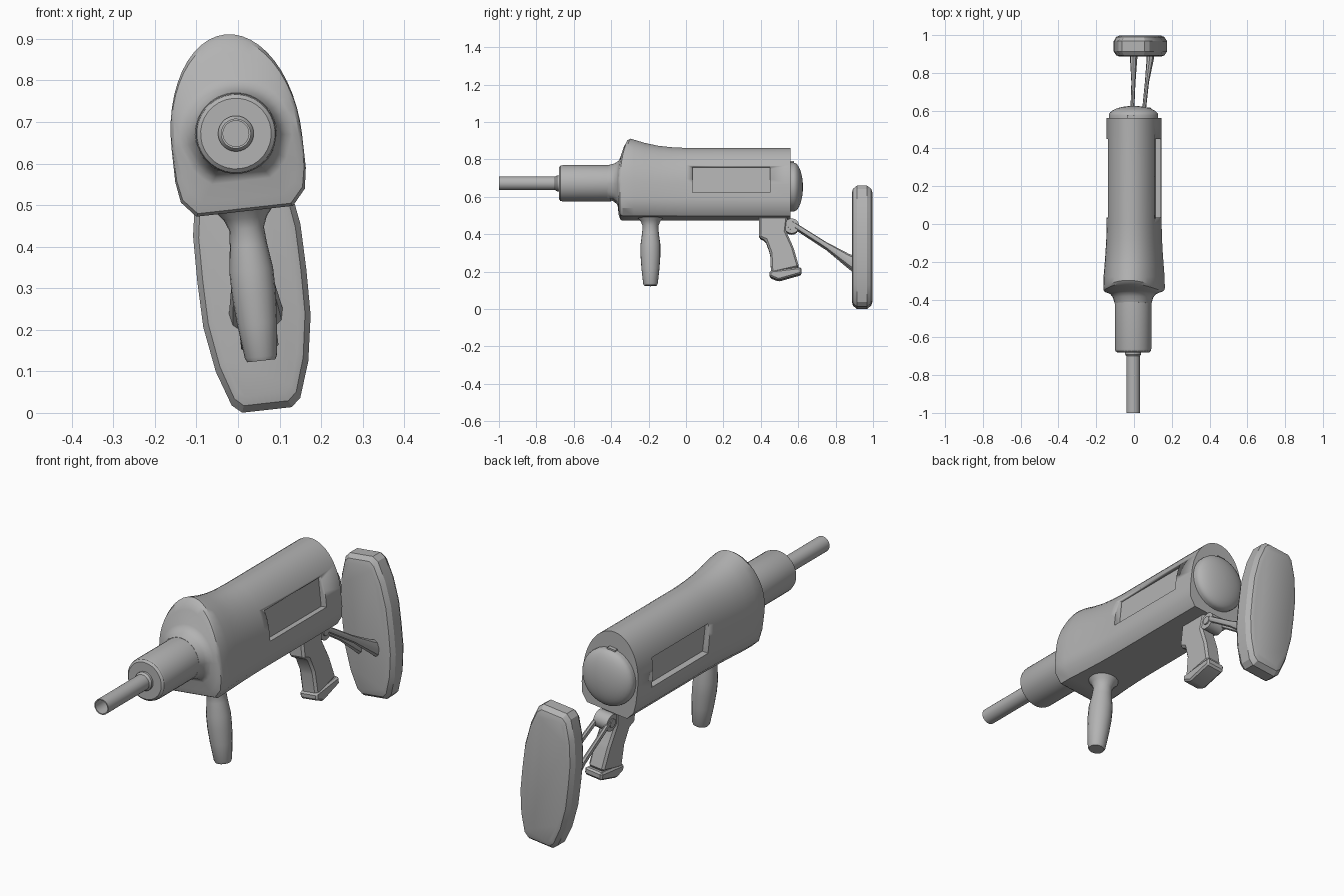
import bpy, bmesh, math
from mathutils import Matrix, Vector

cube = bpy.data.objects.get("Cube")
if cube:
    bpy.data.objects.remove(cube, do_unlink=True)

grey = bpy.data.materials.new("grey_metal")
grey.use_nodes = True
grey.diffuse_color = (0.45, 0.45, 0.45, 1)
grey.node_tree.nodes["Principled BSDF"].inputs["Base Color"].default_value = (0.45, 0.45, 0.45, 1)

# The whole model rolls slightly about the barrel axis
ROLL = Matrix.Translation((-0.005, 0, 0.672)) @ Matrix.Rotation(math.radians(-6.4), 4, 'Y')


def finish(name, bm, angle=32, bevel=0, segments=1):
    """Turn a bmesh, built around the barrel axis, into a shaded object."""
    bmesh.ops.recalc_face_normals(bm, faces=bm.faces)
    if bevel:
        bmesh.ops.bevel(bm, geom=bm.edges[:], offset=bevel, segments=segments,
                        affect='EDGES', clamp_overlap=True)
    bm.transform(ROLL)
    mesh = bpy.data.meshes.new(name)
    bm.to_mesh(mesh)
    bm.free()
    mesh.materials.append(grey)
    obj = bpy.data.objects.new(name, mesh)
    bpy.context.collection.objects.link(obj)
    bpy.ops.object.select_all(action='DESELECT')
    bpy.context.view_layer.objects.active = obj
    obj.select_set(True)
    bpy.ops.object.shade_smooth_by_angle(angle=math.radians(angle))
    return obj


def loft(rings, caps=True):
    """Skin a list of closed rings."""
    bm = bmesh.new()
    loops = [[bm.verts.new(p) for p in ring] for ring in rings]
    n = len(loops[0])
    for a, b in zip(loops, loops[1:]):
        for i in range(n):
            j = (i + 1) % n
            bm.faces.new((a[i], a[j], b[j], b[i]))
    if caps:
        bm.faces.new(loops[0])
        bm.faces.new(loops[-1])
    return bm


def lathe(profile, axis, centre=(0, 0, 0), sides=32, caps=True):
    """Revolve (radius, distance) pairs about the X, Y or Z axis."""
    turn = {'X': Matrix.Rotation(math.pi / 2, 3, 'Y'),
            'Y': Matrix.Rotation(-math.pi / 2, 3, 'X'),
            'Z': Matrix.Identity(3)}[axis]
    steps = [math.tau * i / sides for i in range(sides)]
    return loft([[turn @ Vector((r * math.cos(a), r * math.sin(a), d)) + Vector(centre)
                  for a in steps] for r, d in profile], caps)


def box(lo, hi):
    return loft([[(lo[0], y, lo[2]), (hi[0], y, lo[2]), (hi[0], y, hi[2]), (lo[0], y, hi[2])]
                 for y in (lo[1], hi[1])])


# Body: flat-bottomed arch section, swelling to the front and blending to a round neck
def arch(half, top):
    right = [(half * 0.74, -0.188), (half * 0.95, -0.15), (half, -0.1), (half, -0.02)]
    curve = [(half * math.cos(a), -0.02 + (top + 0.02) * math.sin(a))
             for a in (math.pi * i / 24 for i in range(1, 24))]
    return right + curve + [(-x, z) for x, z in reversed(right)]


def front_ring(y, mix, radius):
    ring = []
    for x, z in arch(0.158, 0.24):
        p = Vector((x, z))
        p = p.lerp(p.normalized() * radius, mix)
        lean = 0.042 * (max(p.y, 0) / 0.24) ** 2
        ring.append((p.x, y + lean, p.y))
    return ring


rings = [[(x, y, z) for x, z in arch(half, top)] for y, half, top in (
    (0.56, 0.141, 0.19), (0, 0.141, 0.19), (-0.08, 0.143, 0.194), (-0.15, 0.147, 0.202),
    (-0.22, 0.152, 0.217), (-0.28, 0.157, 0.235))]
rings += [front_ring(*r) for r in (
    (-0.34, 0, 0.14), (-0.352, 0.1, 0.14), (-0.36, 0.45, 0.14), (-0.365, 1, 0.135),
    (-0.372, 1, 0.12), (-0.39, 1, 0.106), (-0.42, 1, 0.098))]
body = finish("body", loft(rings))

# Recessed window on each side of the body
for side in (-1, 1):
    x0, x1 = sorted((side * 0.113, side * 0.3))
    cutter = finish("window_cutter", box((x0, 0.035, -0.065), (x1, 0.45, 0.073)))
    cutter.hide_render = True
    cut = body.modifiers.new("window", 'BOOLEAN')
    cut.operation = 'DIFFERENCE'
    cut.solver = 'EXACT'
    cut.object = cutter
    bpy.context.view_layer.objects.active = body
    bpy.ops.object.modifier_apply(modifier=cut.name)
    bpy.data.objects.remove(cutter, do_unlink=True)

# Barrel shroud and hollow barrel
finish("barrel_shroud", lathe([(0.097, -0.4), (0.097, -0.66), (0.094, -0.672),
                               (0.085, -0.68), (0.045, -0.68)], 'Y'))
finish("barrel", lathe([(0.043, -0.67), (0.043, -0.69), (0.036, -0.7), (0.036, -1),
                        (0.031, -1), (0.031, -0.72)], 'Y'))

# Domed rear cap with a small catch on top
dome = [(0.131, 0.55), (0.131, 0.575)]
dome += [(0.131 * math.cos(a), 0.575 + 0.05 * math.sin(a))
         for a in (math.pi * i / 18 for i in range(1, 9))] + [(0.002, 0.625)]
finish("rear_cap", lathe(dome, 'Y', (0, 0, -0.02)), 40)
finish("cap_catch", box((-0.02, 0.55, 0.09), (0.02, 0.578, 0.117)))

# Round front handle
finish("front_handle", lathe([(0.068, -0.185), (0.052, -0.205), (0.042, -0.23), (0.045, -0.27),
                              (0.053, -0.33), (0.053, -0.39), (0.048, -0.46), (0.039, -0.54),
                              (0.034, -0.55)], 'Z', (0, -0.19, 0), 20))

# Angular rear grip with a base plate
def side_plate(outline, half):
    return loft([[(x, y, z) for y, z in outline] for x in (-half, half)])


finish("rear_grip", side_plate([(0.39, -0.18), (0.39, -0.295), (0.425, -0.31), (0.45, -0.38),
                                (0.455, -0.49), (0.605, -0.455), (0.575, -0.35), (0.535, -0.26),
                                (0.545, -0.18)], 0.04), 25, 0.01)
finish("grip_base", side_plate([(0.447, -0.475), (0.447, -0.505), (0.495, -0.525),
                                (0.618, -0.49), (0.618, -0.455)], 0.045), 25, 0.008)

# Stock hinge
finish("hinge", lathe([(0.04, -0.035), (0.04, 0.035)], 'X', (0, 0.565, -0.233), 24))
finish("hinge_pin", lathe([(0.02, -0.041), (0.02, 0.041)], 'X', (0, 0.565, -0.233), 16))

# Twin struts widening towards the stock
for side, label in ((1, "left"), (-1, "right")):
    strut = []
    for x, y, z, w, h in ((0.03, 0.57, -0.222, 0.01, 0.016), (0.036, 0.75, -0.338, 0.011, 0.018),
                          (0.044, 0.87, -0.42, 0.019, 0.036), (0.045, 0.9, -0.437, 0.021, 0.042)):
        strut.append([(side * x + w * math.cos(a), y, z + h * math.sin(a))
                      for a in (math.tau * i / 8 for i in range(8))])
    finish(label + "_strut", loft(strut))

# Butt plate with bevelled rim
quarter = [(0.132, 0), (0.13, 0.11), (0.112, 0.22), (0.083, 0.305), (0.06, 0.325)]
upper = quarter + [(-x, z) for x, z in reversed(quarter)]
outline = upper + [(x, -z) for x, z in reversed(upper[1:-1])]
finish("butt_plate", loft([[(x * k, y, z * (1 + k) / 2 - 0.344) for x, z in outline]
                           for y, k in ((0.887, 0.78), (0.893, 0.9), (0.914, 1), (0.968, 1),
                                        (0.99, 0.9), (0.997, 0.78))]), 30)
